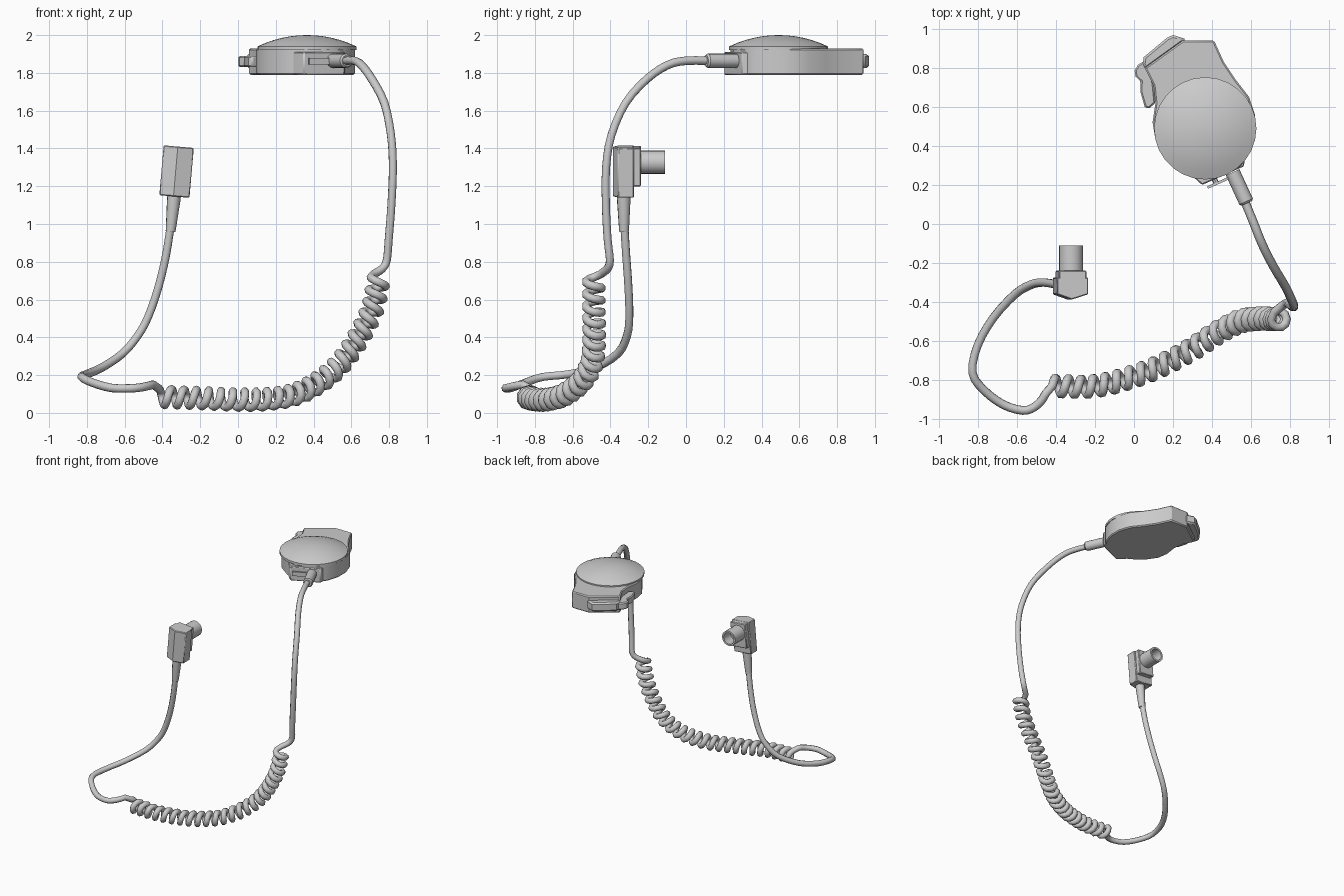
import bpy, bmesh, math
from mathutils import Vector, Matrix

if "Cube" in bpy.data.objects:
    bpy.data.objects.remove(bpy.data.objects["Cube"])


def finish(name, bm, angle=35, bevel=0.0):
    bmesh.ops.recalc_face_normals(bm, faces=bm.faces)
    me = bpy.data.meshes.new(name)
    bm.to_mesh(me)
    bm.free()
    ob = bpy.data.objects.new(name, me)
    bpy.context.collection.objects.link(ob)
    bpy.ops.object.select_all(action='DESELECT')
    bpy.context.view_layer.objects.active = ob
    ob.select_set(True)
    bpy.ops.object.shade_smooth_by_angle(angle=math.radians(angle))
    if bevel:
        m = ob.modifiers.new("bevel", 'BEVEL')
        m.width, m.segments, m.limit_method = bevel, 1, 'ANGLE'
        m.angle_limit = math.radians(50)
    return ob


def prism(name, outline, z0, z1, bevel=0.0, matrix=None):
    bm = bmesh.new()
    low = [bm.verts.new((x, y, z0)) for x, y in outline]
    top = [bm.verts.new((x, y, z1)) for x, y in outline]
    n = len(outline)
    bm.faces.new(low)
    bm.faces.new(top)
    for i in range(n):
        j = (i + 1) % n
        bm.faces.new((low[i], low[j], top[j], top[i]))
    if matrix:
        bm.transform(matrix)
    return finish(name, bm, bevel=bevel)


def rect(x0, x1, y0, y1):
    return [(x0, y0), (x1, y0), (x1, y1), (x0, y1)]


def lathe(name, profile, origin, direction, sides=16):
    """Spin (radius, height) points round an axis from origin along direction."""
    bm = bmesh.new()
    rings = []
    for r, h in profile:
        k = 1 if r == 0 else sides
        rings.append([bm.verts.new((r * math.cos(2 * math.pi * i / k),
                                    r * math.sin(2 * math.pi * i / k), h)) for i in range(k)])
    for a, b in zip(rings, rings[1:]):
        for i in range(sides):
            j = (i + 1) % sides
            quad = [a[i % len(a)], a[j % len(a)], b[j % len(b)], b[i % len(b)]]
            bm.faces.new(list(dict.fromkeys(quad)))
    rot = Vector(direction).to_track_quat('Z', 'Y').to_matrix().to_4x4()
    bm.transform(Matrix.Translation(origin) @ rot)
    return finish(name, bm)


def spline(points, steps):
    """Catmull-Rom through the points."""
    p = [Vector(q) for q in points]
    p = [2 * p[0] - p[1]] + p + [2 * p[-1] - p[-2]]
    out = []
    for a, b, c, d in zip(p, p[1:], p[2:], p[3:]):
        for s in range(steps):
            t = s / steps
            out.append(0.5 * (2 * b + (c - a) * t + (2 * a - 5 * b + 4 * c - d) * t * t
                              + (3 * b - a - 3 * c + d) * t ** 3))
    return out + [p[-2]]


def coil(axis, turns, radius, per_turn):
    """Helix wound evenly round an axis path."""
    path = spline(axis, 20)
    dist = [0.0]
    for a, b in zip(path, path[1:]):
        dist.append(dist[-1] + (b - a).length)
    out, k, n = [], 0, turns * per_turn
    for i in range(n + 1):
        d = dist[-1] * i / n
        while k < len(path) - 2 and dist[k + 1] < d:
            k += 1
        seg = path[k + 1] - path[k]
        t = seg.normalized()
        c = path[k] + t * (d - dist[k])
        side = Vector((0, 1, 0))
        side = (side - t * side.dot(t)).normalized()
        a = math.pi + 2 * math.pi * i / per_turn
        out.append(c + radius * (math.cos(a) * t.cross(side) + math.sin(a) * side))
    return out


def tube(name, pts, radius):
    cu = bpy.data.curves.new(name, 'CURVE')
    cu.dimensions = '3D'
    cu.bevel_depth, cu.bevel_resolution, cu.use_fill_caps = radius, 2, True
    sp = cu.splines.new('POLY')
    sp.points.add(len(pts) - 1)
    for q, v in zip(sp.points, pts):
        q.co = (*v, 1)
    sp.use_smooth = True
    ob = bpy.data.objects.new(name, cu)
    bpy.context.collection.objects.link(ob)
    bpy.ops.object.select_all(action='DESELECT')
    bpy.context.view_layer.objects.active = ob
    ob.select_set(True)
    bpy.ops.object.convert(target='MESH')


# head housing and its domed cap
prism("head_housing", [(0.25, 0.94), (0.41, 0.94), (0.46, 0.83), (0.52, 0.74), (0.59, 0.65),
                       (0.62, 0.56), (0.62, 0.46), (0.59, 0.36), (0.54, 0.29), (0.45, 0.25),
                       (0.36, 0.235), (0.27, 0.265), (0.17, 0.34), (0.11, 0.43), (0.095, 0.52),
                       (0.11, 0.62), (0.10, 0.71), (0.055, 0.80)], 1.79, 1.93, 0.008)
R, SAG = 0.262, 0.06
S = (R * R + SAG * SAG) / (2 * SAG)
cap = [(R, 1.92), (R, 1.94)]
for i in range(1, 7):
    r = R * (1 - i / 6)
    cap.append((r, 2.0 - S + math.sqrt(S * S - r * r)))
lathe("dome_cap", cap, (0.365, 0.49, 0), (0, 0, 1), 28)

# cable entry block, latch tab and boot
m = Matrix.Translation((0.44, 0.29, 0)) @ Matrix.Rotation(math.radians(24), 4, 'Z')
prism("cable_entry_block", [(-0.16, 0.08), (-0.14, 0.0), (-0.12, -0.045), (0.115, -0.045),
                            (0.14, 0.0), (0.14, 0.08)], 1.79, 1.91, 0.006, m)
prism("latch_tab", rect(-0.10, 0.02, -0.075, -0.062), 1.845, 1.88, 0, m)
lathe("latch_stud", [(0, 0), (0.014, 0), (0.014, 0.04), (0, 0.04)],
      m @ Vector((-0.05, -0.035, 1.862)), m.to_3x3() @ Vector((0, -1, 0)), 8)
lathe("head_cable_boot", [(0, 0), (0.038, 0), (0.038, 0.165), (0.03, 0.175), (0, 0.175)],
      (0.505, 0.265, 1.864), (0.42, -0.91, 0))

# push button along the rear corner, with side lever
prism("push_button", [(0.055, 0.79), (0.25, 0.93), (0.27, 0.945), (0.20, 0.968), (0.17, 0.955),
                      (0.05, 0.855), (0.045, 0.82)], 1.825, 1.90, 0.012)
prism("side_lever", [(0.06, 0.84), (0.02, 0.815), (0.003, 0.785), (0.008, 0.755), (0.035, 0.73),
                     (0.032, 0.68), (0.055, 0.60), (0.075, 0.59), (0.11, 0.62), (0.10, 0.72),
                     (0.075, 0.80)], 1.83, 1.89, 0.008)

# cable: straight lead, coiled run, straight lead
upper = spline([(0.55, 0.16, 1.864), (0.615, 0.0, 1.864), (0.655, -0.1, 1.84), (0.71, -0.21, 1.765),
                (0.775, -0.32, 1.64), (0.81, -0.395, 1.47), (0.82, -0.423, 1.3),
                (0.812, -0.424, 1.1), (0.798, -0.415, 0.92), (0.788, -0.403, 0.81),
                (0.765, -0.415, 0.765), (0.72, -0.45, 0.735)], 3)
wound = coil([(0.745, -0.487, 0.71), (0.715, -0.487, 0.56), (0.645, -0.485, 0.41),
              (0.55, -0.497, 0.27), (0.44, -0.55, 0.17), (0.30, -0.64, 0.098),
              (0.15, -0.72, 0.073), (0.0, -0.78, 0.07), (-0.2, -0.83, 0.078),
              (-0.42, -0.83, 0.085)], 24, 0.043, 10)
lower = spline([(-0.45, -0.865, 0.15), (-0.475, -0.905, 0.143), (-0.515, -0.94, 0.135),
                (-0.57, -0.955, 0.13), (-0.67, -0.925, 0.132), (-0.77, -0.85, 0.16),
                (-0.828, -0.76, 0.19), (-0.80, -0.62, 0.205), (-0.72, -0.48, 0.24),
                (-0.61, -0.36, 0.315), (-0.53, -0.312, 0.41), (-0.475, -0.30, 0.51),
                (-0.42, -0.305, 0.67), (-0.38, -0.317, 0.84), (-0.355, -0.327, 1.0)], 3)
tube("coiled_cable", upper + wound + lower, 0.0225)

# right-angle plug: boot, tilted body, hollow barrel
lathe("plug_cable_boot", [(0, 0), (0.026, 0), (0.036, 0.17), (0.036, 0.20), (0, 0.20)],
      (-0.357, -0.328, 0.96), (0.1, -0.01, 1), 12)
c = Vector((-0.325, -0.3, 1.28))
tilt = Matrix.Translation(c) @ Matrix.Rotation(math.radians(5), 4, 'Y')
prism("plug_front_shell", [(-0.08, 0.025), (-0.08, -0.06), (-0.005, -0.087), (0.08, -0.06),
                           (0.08, 0.025)], -0.135, 0.13, 0.005, tilt)
prism("plug_rear_block", [(-0.07, 0.0), (0.07, 0.0), (0.07, 0.062), (-0.07, 0.062)],
      -0.075, 0.128, 0.005, tilt)
lathe("plug_barrel", [(0, 0), (0.062, 0), (0.062, 0.15), (0.047, 0.15), (0.047, 0.06), (0, 0.06)],
      (-0.322, -0.26, 1.327), (0, 1, 0), 20)
